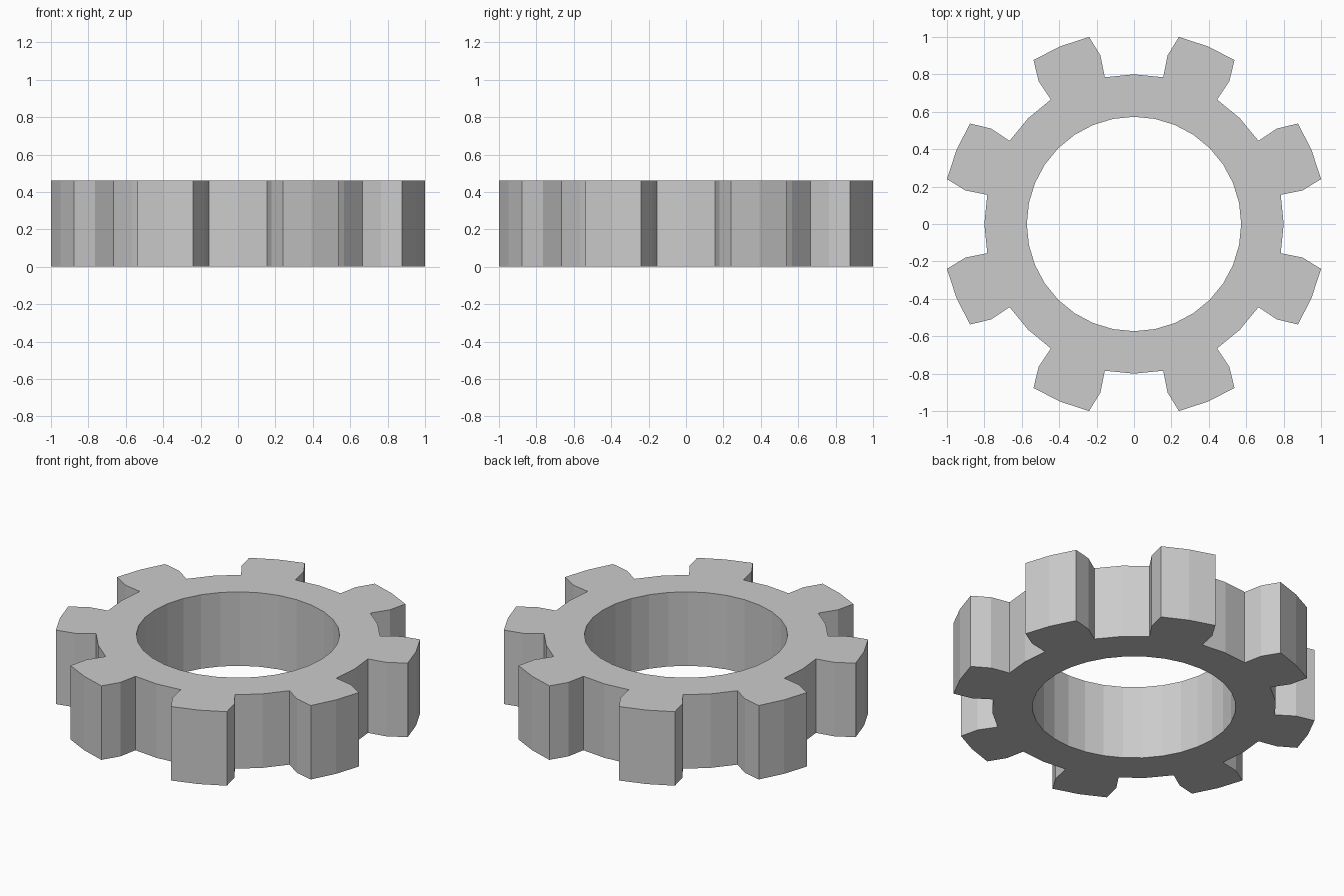
import bpy, bmesh, math

if "Cube" in bpy.data.objects:
    bpy.data.objects.remove(bpy.data.objects["Cube"])

TEETH = 8
SEGS = TEETH * 4
STEP = 2 * math.pi / SEGS
R_BORE, R_ROOT, R_PITCH, R_TIP = 0.573, 0.80, 0.918, 1.0284
TIP_HALF = math.radians(9)      # tip is narrower than the tooth base
HEIGHT = 0.46

bm = bmesh.new()


def polar(r, a):
    return bm.verts.new((r * math.cos(a), r * math.sin(a), 0))


# Flat ring between bore and tooth roots
bore = [polar(R_BORE, i * STEP) for i in range(SEGS)]
root = [polar(R_ROOT, i * STEP) for i in range(SEGS)]
for i in range(SEGS):
    j = (i + 1) % SEGS
    bm.faces.new((bore[i], root[i], root[j], bore[j]))

# Teeth: two straight-sided steps up to a tapered tip
for t in range(TEETH):
    mid = t * 4 + 2
    base = [root[mid + k] for k in (-1, 0, 1)]
    pitch = [polar(R_PITCH, (mid + k) * STEP) for k in (-1, 0, 1)]
    tip = [polar(R_TIP, mid * STEP + k * TIP_HALF) for k in (-1, 0, 1)]
    for low, high in ((base, pitch), (pitch, tip)):
        for k in (0, 1):
            bm.faces.new((low[k], high[k], high[k + 1], low[k + 1]))

# Thickness
res = bmesh.ops.extrude_face_region(bm, geom=bm.faces[:], use_keep_orig=True)
top = [v for v in res["geom"] if isinstance(v, bmesh.types.BMVert)]
bmesh.ops.translate(bm, verts=top, vec=(0, 0, HEIGHT))
bmesh.ops.recalc_face_normals(bm, faces=bm.faces[:])

mesh = bpy.data.meshes.new("gear_ring")
bm.to_mesh(mesh)
bm.free()
bpy.context.collection.objects.link(bpy.data.objects.new("gear_ring", mesh))
